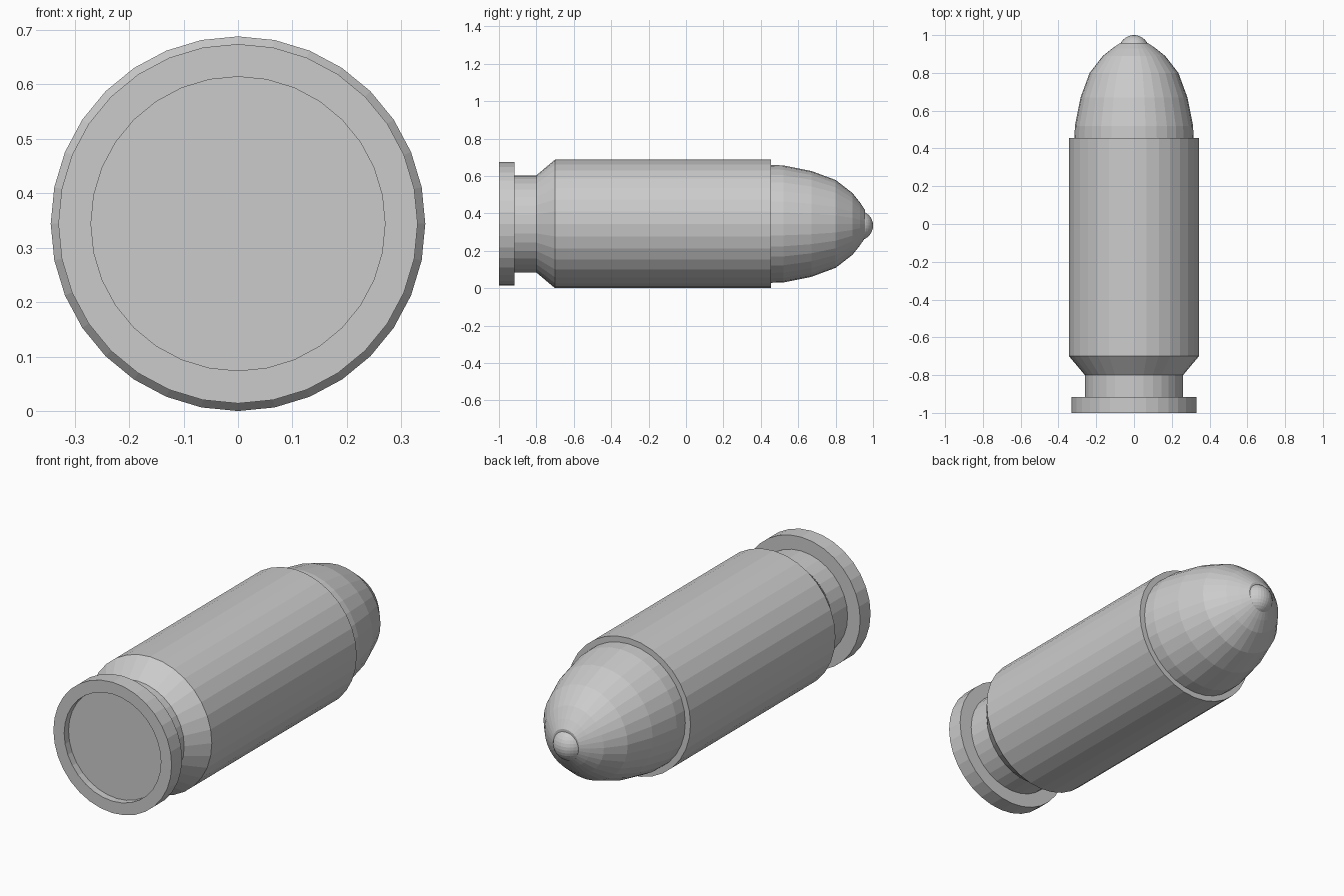
import bpy, bmesh, math
from mathutils import Matrix

if "Cube" in bpy.data.objects:
    bpy.data.objects.remove(bpy.data.objects["Cube"])

SIDES = 32
AXIS_Z = 0.344


def lathe(name, profile):
    """Spin (y, radius) points around the lengthwise axis; cap both ends."""
    bm = bmesh.new()
    rings = []
    for y, r in profile:
        rings.append([bm.verts.new((r * math.cos(2 * math.pi * i / SIDES), y,
                                    AXIS_Z + r * math.sin(2 * math.pi * i / SIDES)))
                      for i in range(SIDES)])
    for a, b in zip(rings, rings[1:]):
        for i in range(SIDES):
            j = (i + 1) % SIDES
            bm.faces.new((a[i], a[j], b[j], b[i]))
    bm.faces.new(rings[0])
    bm.faces.new(rings[-1])
    bmesh.ops.recalc_face_normals(bm, faces=bm.faces)
    mesh = bpy.data.meshes.new(name)
    bm.to_mesh(mesh)
    bm.free()
    obj = bpy.data.objects.new(name, mesh)
    bpy.context.collection.objects.link(obj)
    return obj


# Casing: recessed base, rim, groove, flare and straight wall
lathe("casing", [(-0.965, 0.27), (-1.0, 0.27), (-1.0, 0.33), (-0.917, 0.33),
                 (-0.917, 0.26), (-0.80, 0.26), (-0.70, 0.344), (0.455, 0.344)])

# Rounded head
lathe("head", [(0.45, 0.315), (0.52, 0.313), (0.67, 0.283), (0.80, 0.235),
               (0.89, 0.165), (0.93, 0.115), (0.957, 0.075)])

# Small rounded tip, sitting slightly below the axis
bm = bmesh.new()
bmesh.ops.create_uvsphere(bm, u_segments=32, v_segments=16, radius=0.08,
                          matrix=Matrix.Translation((0, 0.92, 0.335)))
tip_mesh = bpy.data.meshes.new("tip")
bm.to_mesh(tip_mesh)
bm.free()
bpy.context.collection.objects.link(bpy.data.objects.new("tip", tip_mesh))
